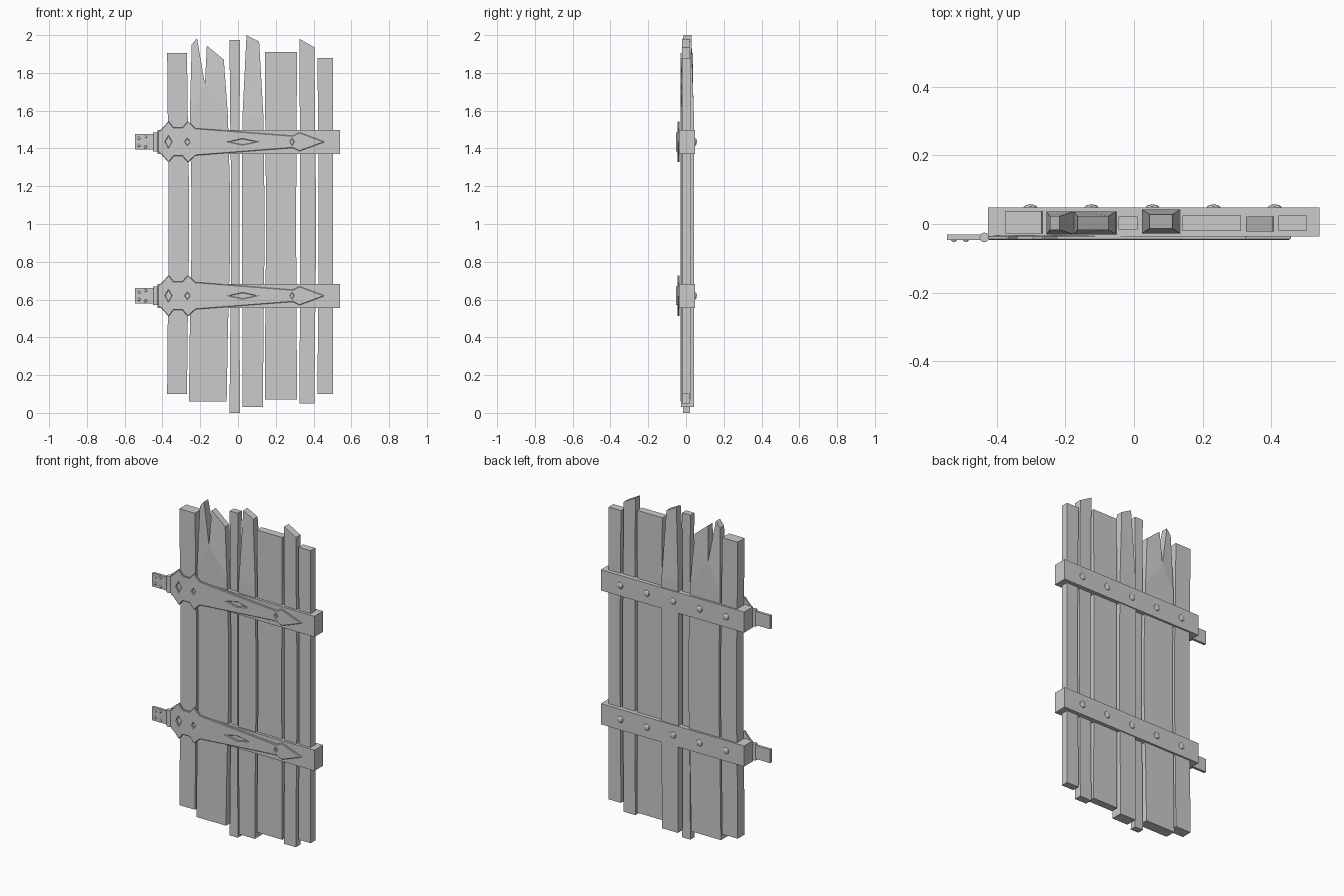
import bpy, bmesh
from math import radians, sin, pi
from mathutils import Vector

if "Cube" in bpy.data.objects:
    bpy.data.objects.remove(bpy.data.objects["Cube"])


def finish(bm, name):
    bmesh.ops.recalc_face_normals(bm, faces=bm.faces)
    me = bpy.data.meshes.new(name)
    bm.to_mesh(me)
    bm.free()
    ob = bpy.data.objects.new(name, me)
    bpy.context.collection.objects.link(ob)
    return ob


def slab(name, loops, y0, y1):
    """Fill closed x/z loops (outline, then holes) and extrude from y0 to y1."""
    bm = bmesh.new()
    for pts in loops:
        vs = [bm.verts.new((x, y0, z)) for x, z in pts]
        for a, b in zip(vs, vs[1:] + vs[:1]):
            bm.edges.new((a, b))
    bmesh.ops.triangle_fill(bm, edges=bm.edges[:], use_beauty=True, normal=(0, -1, 0))
    res = bmesh.ops.extrude_face_region(bm, geom=bm.faces[:], use_keep_orig=True)
    moved = [g for g in res["geom"] if isinstance(g, bmesh.types.BMVert)]
    bmesh.ops.translate(bm, verts=moved, vec=(0, y1 - y0, 0))
    return finish(bm, name)


def plank(name, x0, x1, z0, zl, zr, bow0, bow1, y0, y1, inset=0, notch=()):
    """Board with bowed sides; inset narrows its top, notch replaces the inner top edge."""
    def side(x, bow, top, shift):
        pts = [(x, z0)]
        for k in range(1, 5):
            t = k / 5
            pts.append((x + bow * sin(pi * t) ** 2, z0 + t * (1.95 - z0)))
        return pts + [(x + shift, top)]
    right = side(x1, bow1, zr, -inset)
    left = side(x0, bow0, zl, inset)
    ob = slab(name, [right + list(notch) + left[::-1]], y0, y1)
    if inset:
        for v in ob.data.vertices:          # tip is thinner front to back too
            if v.co.z > 1.85:
                v.co.y = (y0 + y1) / 2 + (v.co.y - (y0 + y1) / 2) * .6


def box(name, lo, hi):
    bm = bmesh.new()
    bmesh.ops.create_cube(bm, size=1)
    lo, hi = Vector(lo), Vector(hi)
    for v in bm.verts:
        v.co = (lo + hi) / 2 + v.co * (hi - lo)
    return finish(bm, name)


def dome(name, loc, r, depth):
    bpy.ops.mesh.primitive_uv_sphere_add(segments=12, ring_count=8, radius=1, location=loc)
    ob = bpy.context.object
    ob.name = name
    ob.scale = (r, depth, r)
    bpy.ops.object.transform_apply(location=False, rotation=False, scale=True)
    bpy.ops.object.shade_smooth_by_angle()


# Weathered planks, left to right; the second is split at the top
split = [(-.165, 1.945), (-.175, 1.74), (-.217, 1.985)]
plank("plank_1", -.375, -.27, .10, 1.905, 1.905, .009, .011, -.028, .038)
plank("plank_2", -.26, -.06, .06, 1.95, 1.87, .014, .019, -.03, .036, .015, split)
plank("plank_3", -.045, .01, 0, 1.975, 1.975, .01, -.003, -.016, .022)
plank("plank_4", .025, .132, .03, 2.0, 1.965, -.004, .008, -.027, .042, .02)
plank("plank_5", .142, .312, .07, 1.91, 1.91, .006, -.004, -.02, .025)
plank("plank_6", .326, .405, .05, 1.98, 1.935, .003, .008, -.022, .022)
plank("plank_7", .421, .503, .10, 1.88, 1.88, .006, 0, -.02, .025)

# Strap hinge: upper half of the outline, mirrored; diamond cut-outs
half = [(-.425, .05), (-.395, .078), (-.368, .11), (-.34, .075), (-.295, .075), (-.265, .11),
        (-.225, .072), (.29, .032), (.325, .05)]
diamonds = [(-.368, .017, .03), (-.268, .013, .017), (.025, .07, .015), (.285, .01, .017)]

for level, zc in (("lower", .62), ("upper", 1.435)):
    # Cross beam and its back bolts
    box(f"{level}_beam", (-.425, -.036, zc - .064), (.54, .048, zc + .062))
    for i in range(5):
        dome(f"{level}_bolt_{i + 1}", (-.302 + .178 * i, .048, zc), .02, .009)

    # Strap with chamfered edges
    outline = half + [(.46, 0)] + [(x, -z) for x, z in reversed(half)]
    loops = [[(x, zc + z) for x, z in outline]]
    loops += [[(x - w, zc), (x, zc + h), (x + w, zc), (x, zc - h)] for x, w, h in diamonds]
    strap = slab(f"{level}_strap", loops, -.046, -.034)
    bev = strap.modifiers.new("edge", 'BEVEL')
    bev.width = .003
    bev.segments = 1
    bev.limit_method = 'ANGLE'
    bev.angle_limit = radians(65)

    # Wall plate, knuckle and rivets
    box(f"{level}_wall_plate", (-.545, -.047, zc - .041), (-.435, -.031, zc + .041))
    bpy.ops.mesh.primitive_cylinder_add(vertices=12, radius=.014, depth=.1,
                                        location=(-.436, -.039, zc))
    bpy.context.object.name = f"{level}_knuckle"
    bpy.ops.object.shade_smooth_by_angle()
    for i, x in enumerate((-.525, -.49)):
        for j, s in enumerate((-1, 1)):
            dome(f"{level}_rivet_{2 * i + j + 1}", (x, -.047, zc + s * (.019 + .008 * i)), .008, .005)
